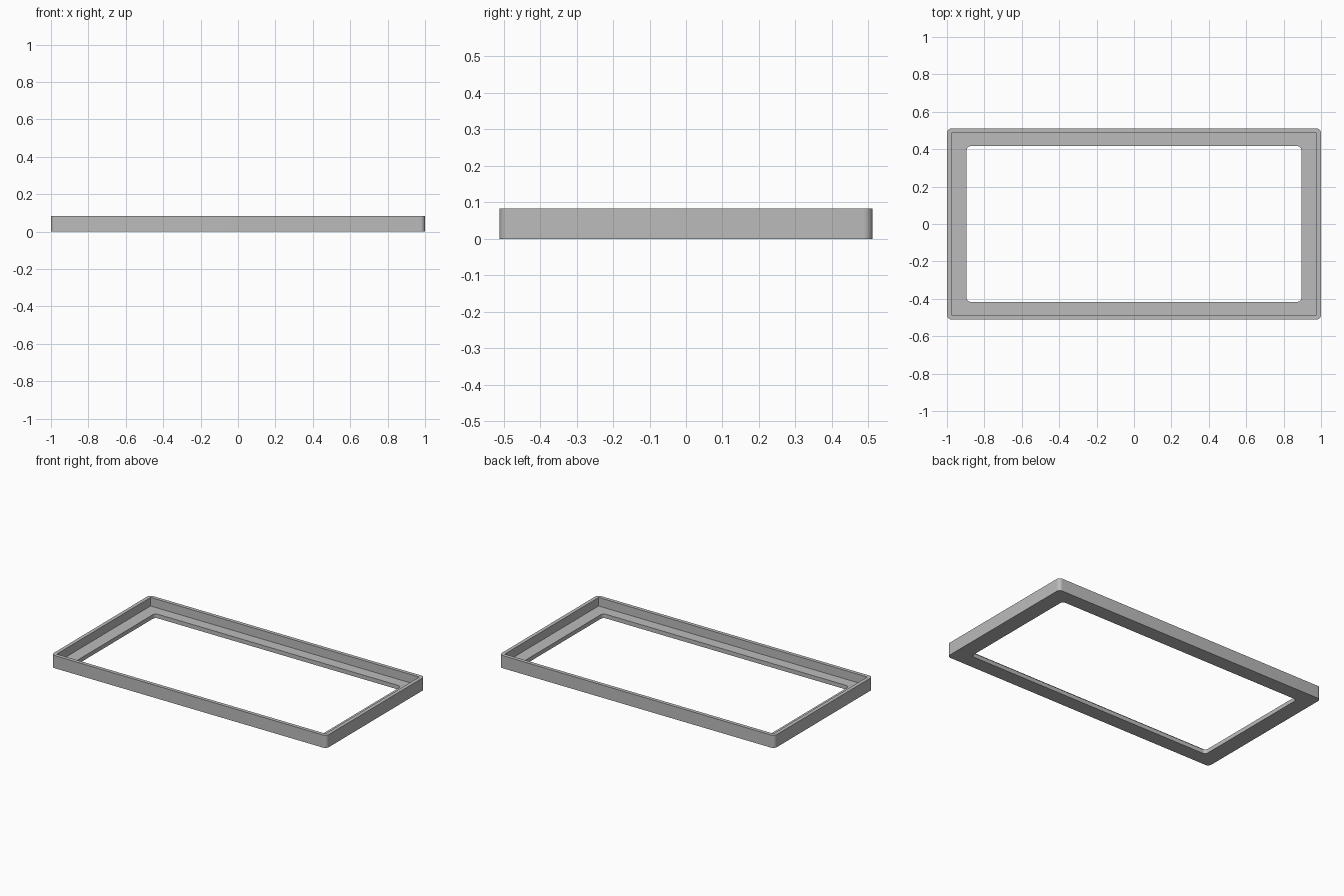
import bpy
import bmesh
from math import cos, sin, pi, radians

cube = bpy.data.objects.get("Cube")
if cube:
    bpy.data.objects.remove(cube, do_unlink=True)

HEIGHT, LEDGE = 0.083, 0.027
STEPS = 8  # segments per rounded corner

# Half width, half depth and corner radius of each outline
OUTER = (1.0, 0.511, 0.025)
RECESS = (0.976, 0.487, 0.002)
OPENING = (0.895, 0.416, 0.022)


def rounded_loop(bm, outline, z):
    """Add the vertices of a rounded rectangle, counter-clockwise."""
    hx, hy, r = outline
    verts = []
    for quarter, (sx, sy) in enumerate([(1, 1), (-1, 1), (-1, -1), (1, -1)]):
        for i in range(STEPS + 1):
            a = (quarter + i / STEPS) * pi / 2
            verts.append(bm.verts.new((sx * (hx - r) + r * cos(a),
                                       sy * (hy - r) + r * sin(a), z)))
    return verts


# Stepped cross-section swept round the frame: wall, rim, recess, ledge, opening
bm = bmesh.new()
section = [(OUTER, 0), (OUTER, HEIGHT), (RECESS, HEIGHT),
           (RECESS, LEDGE), (OPENING, LEDGE), (OPENING, 0)]
loops = [rounded_loop(bm, outline, z) for outline, z in section]
for k, low in enumerate(loops):
    high = loops[(k + 1) % len(loops)]
    for i in range(len(low)):
        j = (i + 1) % len(low)
        bm.faces.new((low[i], low[j], high[j], high[i]))
bmesh.ops.recalc_face_normals(bm, faces=bm.faces)

mesh = bpy.data.meshes.new("stepped_frame")
bm.to_mesh(mesh)
bm.free()
frame = bpy.data.objects.new("stepped_frame", mesh)
bpy.context.collection.objects.link(frame)

# Plain grey finish
grey = bpy.data.materials.new("plain grey")
grey.use_nodes = True
colour = (0.5, 0.5, 0.5, 1)
grey.diffuse_color = colour
grey.node_tree.nodes["Principled BSDF"].inputs["Base Color"].default_value = colour
mesh.materials.append(grey)

# Smooth corners, crisp edges
bpy.ops.object.select_all(action="DESELECT")
frame.select_set(True)
bpy.context.view_layer.objects.active = frame
bpy.ops.object.shade_smooth_by_angle(angle=radians(30))
